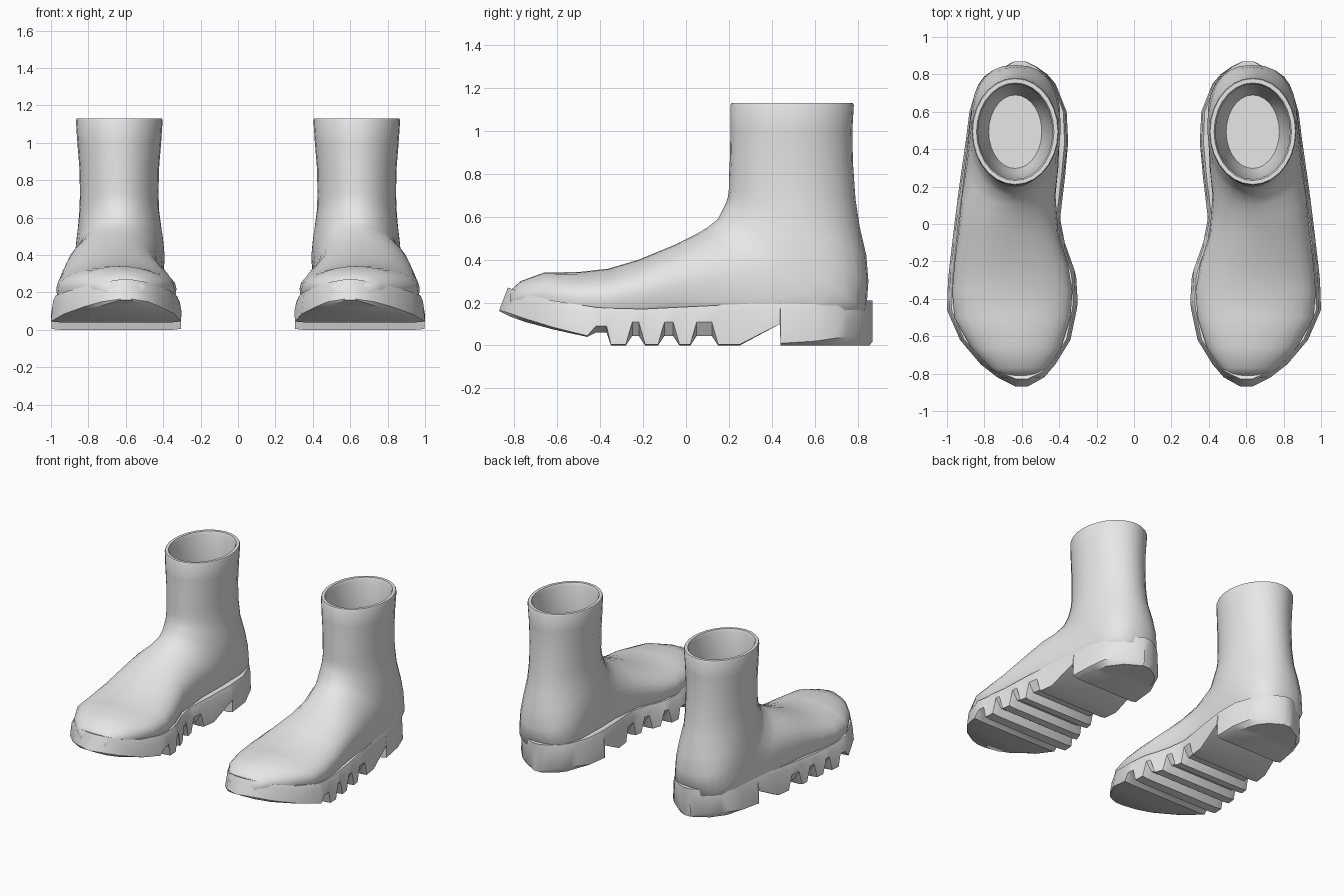
import bpy, bmesh, math

cube = bpy.data.objects.get("Cube")
if cube:
    bpy.data.objects.remove(cube)

grey = bpy.data.materials.new("plain_grey")
grey.use_nodes = True
grey.diffuse_color = (0.8, 0.8, 0.8, 1)
grey.node_tree.nodes["Principled BSDF"].inputs["Base Color"].default_value = (0.8, 0.8, 0.8, 1)

# Outlines of the left boot as (y, x), and height profiles as (y, z)
INNER = [(-.87, .57), (-.82, .48), (-.75, .42), (-.62, .34), (-.43, .3), (-.27, .31), (-.1, .37),
         (.03, .395), (.2, .375), (.4, .35), (.6, .36), (.75, .42), (.82, .48), (.87, .58)]
OUTER = [(-.87, .63), (-.82, .73), (-.75, .82), (-.62, .93), (-.47, 1), (-.3, .995), (0, .96),
         (.2, .935), (.4, .905), (.6, .88), (.7, .85), (.8, .77), (.87, .64)]
SOLE_TOP = [(-.87, .27), (-.7, .22), (-.4, .175), (-.2, .17), (.2, .19), (.5, .205), (.87, .21)]
INSTEP = [(-.82, .255), (-.77, .3), (-.66, .34), (-.5, .342), (-.36, .358), (-.22, .4), (-.05, .47)]


def sample(table, y):
    """Linear lookup in a sorted table."""
    if y <= table[0][0]:
        return table[0][1]
    for (a, p), (b, q) in zip(table, table[1:]):
        if y <= b:
            return p + (q - p) * (y - a) / (b - a)
    return table[-1][1]


def loft(name, rings, side, angle):
    """Skin closed rings and cap both ends; side -1 makes the mirrored boot."""
    bm = bmesh.new()
    rows = [[bm.verts.new((side * x, y, z)) for x, y, z in ring] for ring in rings]
    count = len(rows[0])
    for a, b in zip(rows, rows[1:]):
        for i in range(count):
            j = (i + 1) % count
            bm.faces.new((a[i], a[j], b[j], b[i]))
    bm.faces.new(rows[0])
    bm.faces.new(rows[-1])
    bmesh.ops.recalc_face_normals(bm, faces=bm.faces)
    mesh = bpy.data.meshes.new(name)
    bm.to_mesh(mesh)
    bm.free()
    mesh.materials.append(grey)
    obj = bpy.data.objects.new(name, mesh)
    bpy.context.collection.objects.link(obj)
    bpy.ops.object.select_all(action='DESELECT')
    obj.select_set(True)
    bpy.context.view_layer.objects.active = obj
    bpy.ops.object.shade_smooth_by_angle(angle=math.radians(angle))


def section(top, low, width, cx, power, steps=28):
    """Tilted ring from a front/top point to a back/bottom point, boxier on its lower half."""
    ring = []
    for i in range(steps):
        a = math.tau * i / steps
        c, s = math.cos(a), math.sin(a)
        e = 2 / power if s < 0 else 1
        x = cx + width * math.copysign(abs(c) ** e, c)
        t = .5 + .5 * math.copysign(abs(s) ** e, s)
        ring.append((x, low[0] + (top[0] - low[0]) * t, low[1] + (top[1] - low[1]) * t))
    return ring


def upper_rings():
    rings = []
    # Toe and instep: upright sections following the sole outline
    for y, z in INSTEP:
        inner, outer = sample(INNER, y), sample(OUTER, y)
        low = sample(SOLE_TOP, y) - .09
        rings.append(section((y, z), (y, low), (outer - inner) / 2 - .025, (inner + outer) / 2, 3))
    # Ankle and heel: sections fan round until they lie flat
    fan = [((.05, .52), (.25, .1), .25, .67, 4),
           ((.1, .55), (.5, .1), .245, .65, 4),
           ((.15, .59), (.74, .1), .24, .638, 3.4),
           ((.17, .63), (.84, .16), .24, .632, 2.8),
           ((.185, .66), (.85, .3), .232, .632, 2.5),
           ((.195, .69), (.84, .42), .222, .633, 2.2),
           ((.2, .73), (.81, .55), .213, .635, 2),
           ((.2, .78), (.79, .68), .21, .635, 2),
           ((.205, .88), (.778, .85), .213, .635, 2),
           ((.207, 1), (.775, 1), .224, .635, 2),
           ((.207, 1.12), (.782, 1.12), .232, .635, 2),
           ((.212, 1.13), (.777, 1.13), .228, .635, 2)]
    rings += [section(*row) for row in fan]
    # Rolled rim and the lining down to the insole
    for z, inset in ((1.13, .025), (1.11, .033), (.9, .035), (.6, .045), (.4, .06), (.28, .09)):
        rings.append(section((.207 + inset, z), (.78 - inset, z), .232 - inset, .635, 2))
    return rings


def sole_rings():
    # Underside stations: y, centre height, edge height
    tread = [(-.87, .16, .165), (-.82, .135, .15), (-.75, .11, .125), (-.62, .075, .085),
             (-.46, .04, .045), (-.42, .06, .09), (-.37, .06, .09)]
    for start, end in ((-.35, -.28), (-.19, -.13), (-.03, .02), (.15, .25)):
        if start > -.3:
            tread.append((start - .03, .045, .11))
        tread += [(start, 0, .005), (end, 0, .005)]
        if end < .2:
            tread.append((end + .03, .045, .11))
    # Arch and heel block
    tread += [(.438, .1, .1), (.44, 0, .01), (.6, 0, .02), (.7, 0, .035),
              (.75, 0, .04), (.8, 0, .04), (.84, 0, .03), (.87, 0, .02)]
    rings = []
    for y, centre, edge in tread:
        inner, outer = sample(INNER, y), sample(OUTER, y)
        mid, half = (inner + outer) / 2, (outer - inner) / 2
        lean = .04 * max(0, (-.5 - y) / .37) ** 2
        top = sample(SOLE_TOP, y)
        heel = .015 * max(0, (y - .6) / .27)
        profile = [(1, edge), (.97, top - .03), (.93, top)]
        ring = [(mid - half * .86, y - heel, centre), (mid + half * .86, y - heel, centre)]
        ring += [(mid + half * w, y + lean * (z - edge) / (top - edge), z) for w, z in profile]
        ring += [(mid - half * w, y + lean * (z - edge) / (top - edge), z) for w, z in reversed(profile)]
        rings.append(ring)
    return rings


for label, side in (("left", 1), ("right", -1)):
    loft(label + "_boot_upper", upper_rings(), side, 60)
    loft(label + "_boot_sole", sole_rings(), side, 35)
